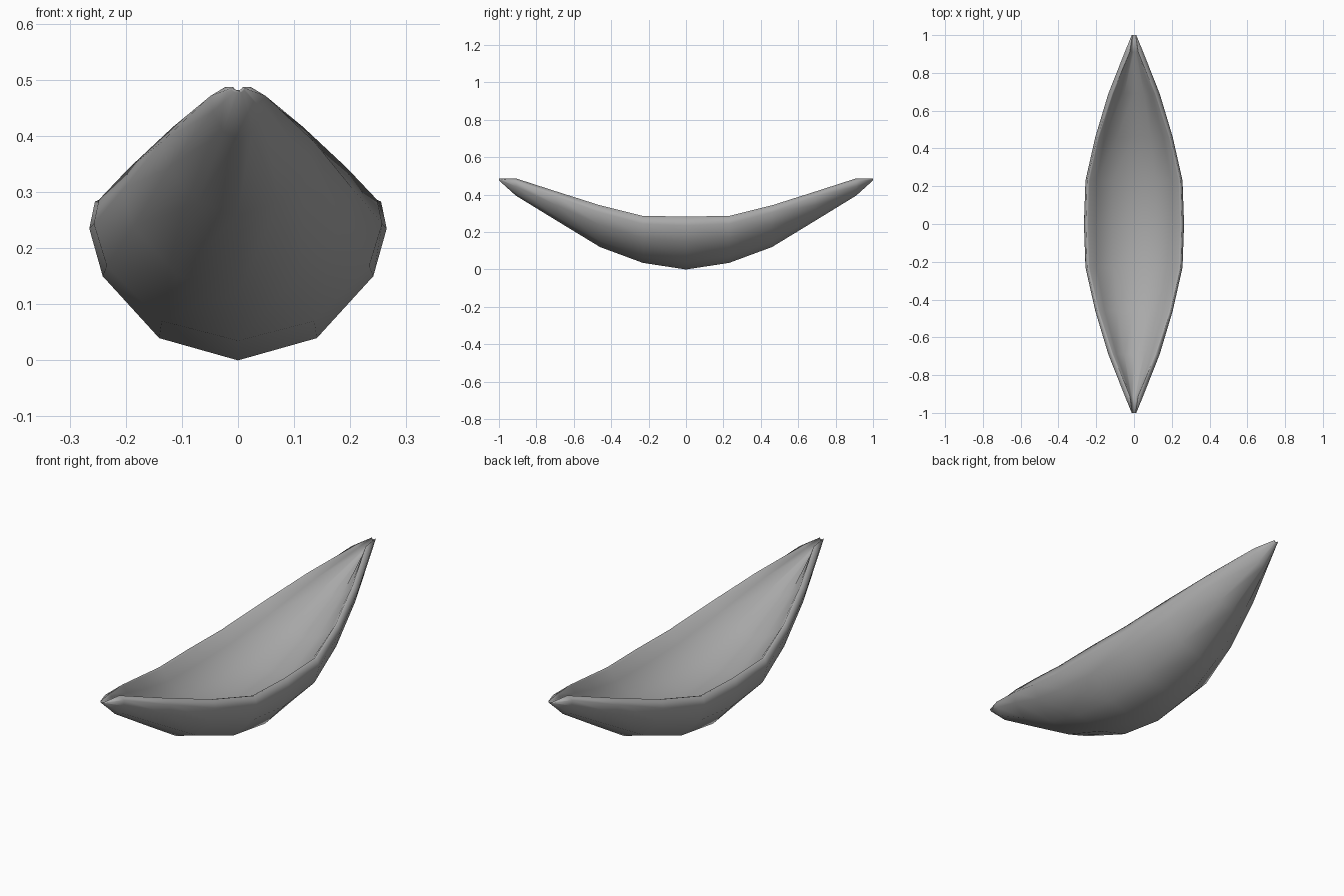
import bpy
import bmesh

cube = bpy.data.objects.get("Cube")
if cube:
    bpy.data.objects.remove(cube, do_unlink=True)

# Painted grey finish
grey = bpy.data.materials.new("hull_grey")
grey.use_nodes = True
colour = (0.4, 0.4, 0.4, 1)
grey.diffuse_color = colour
grey.node_tree.nodes["Principled BSDF"].inputs["Base Color"].default_value = colour

# Half sections: share of the width, share of the height from keel to rim
OUTSIDE = [(1, 0.83), (0.91, 0.53), (0.53, 0.14), (0, 0)]
INSIDE = [(0.95, 0.99), (0.8, 0.8), (0.45, 0.58), (0, 0.5)]

# Stations from midship to tip: y, half beam, half rim width, keel height, rim height
STATIONS = [
    (0, 0.265, 0.255, 0, 0.283),
    (0.23, 0.257, 0.248, 0.035, 0.286),
    (0.46, 0.205, 0.194, 0.12, 0.343),
    (0.69, 0.136, 0.116, 0.26, 0.416),
    (0.91, 0.049, 0.023, 0.395, 0.487),
    (1, 0.012, 0.009, 0.476, 0.487),
]


def mirror_section(side):
    return side + [(-x, z) for x, z in reversed(side[:-1])]


# Hull: closed body lofted through mirrored stations
bm = bmesh.new()
rings = []
mirrored = [(-y, *rest) for y, *rest in reversed(STATIONS[1:])]
for y, beam, lip, keel, rim in mirrored + STATIONS:
    depth = rim - keel
    outer = [(lip, rim)] + [(beam * u, keel + depth * v) for u, v in OUTSIDE]
    inner = [(lip * u, keel + depth * v) for u, v in INSIDE]
    points = mirror_section(outer) + mirror_section(inner)[::-1]
    rings.append([bm.verts.new((x, y, z)) for x, z in points])

count = len(rings[0])
for a, b in zip(rings, rings[1:]):
    for i in range(count):
        j = (i + 1) % count
        bm.faces.new((a[i], a[j], b[j], b[i]))

# Close the body at bow and stern
for ring in (rings[0], rings[-1]):
    bm.faces.new(ring)
bmesh.ops.recalc_face_normals(bm, faces=bm.faces)

mesh = bpy.data.meshes.new("boat_hull")
bm.to_mesh(mesh)
bm.free()
mesh.materials.append(grey)
mesh.shade_smooth()
hull = bpy.data.objects.new("boat_hull", mesh)
bpy.context.collection.objects.link(hull)
